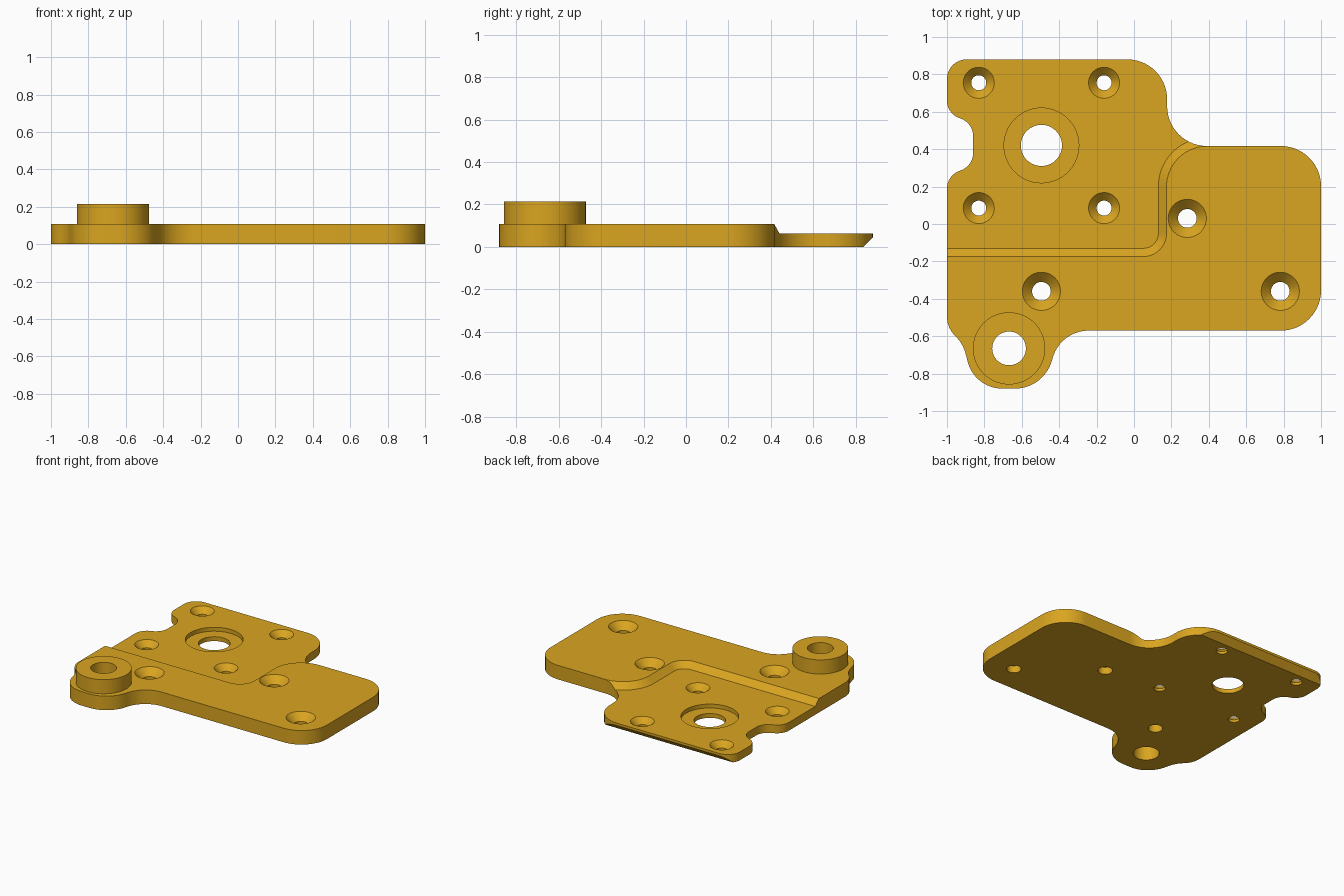
import bpy, bmesh, math
from mathutils import Vector

if "Cube" in bpy.data.objects:
    bpy.data.objects.remove(bpy.data.objects["Cube"])

TOP, THIN, BOSS_TOP = 0.107, 0.063, 0.215

gold = bpy.data.materials.new("golden yellow")
gold.diffuse_color = (0.701, 0.376, 0.0144, 1)
gold.use_nodes = True
gold.node_tree.nodes["Principled BSDF"].inputs["Base Color"].default_value = gold.diffuse_color


def rounded(corners, steps=14):
    """Round each (x, y, radius) corner of a closed polygon."""
    pts, n = [], len(corners)
    for i, (x, y, r) in enumerate(corners):
        p = Vector((x, y))
        if r == 0:
            pts.append(p)
            continue
        a = (Vector(corners[i - 1][:2]) - p).normalized()
        b = (Vector(corners[(i + 1) % n][:2]) - p).normalized()
        half = a.angle(b) / 2
        centre = p + (a + b).normalized() * (r / math.sin(half))
        start = p + a * (r / math.tan(half)) - centre
        end = p + b * (r / math.tan(half)) - centre
        a0 = math.atan2(start.y, start.x)
        sweep = math.atan2(start.cross(end), start.dot(end))
        for k in range(steps + 1):
            t = a0 + sweep * k / steps
            pts.append(centre + Vector((math.cos(t), math.sin(t))) * r)
    return pts


def circle(x, y, r, n=64):
    return [Vector((x + r * math.cos(2 * math.pi * k / n),
                    y + r * math.sin(2 * math.pi * k / n))) for k in range(n)]


def loft(name, levels):
    """Solid through stacked (z, outline) levels with equal point counts."""
    bm = bmesh.new()
    rings = [[bm.verts.new((p.x, p.y, z)) for p in pts] for z, pts in levels]
    bm.faces.new(rings[0])
    bm.faces.new(rings[-1])
    for low, high in zip(rings, rings[1:]):
        for i in range(len(low)):
            j = (i + 1) % len(low)
            bm.faces.new((low[i], low[j], high[j], high[i]))
    bmesh.ops.recalc_face_normals(bm, faces=bm.faces)
    me = bpy.data.meshes.new(name)
    bm.to_mesh(me)
    bm.free()
    me.materials.append(gold)
    ob = bpy.data.objects.new(name, me)
    bpy.context.collection.objects.link(ob)
    return ob


def combine(target, tool, operation='DIFFERENCE'):
    tool.hide_render = True
    mod = target.modifiers.new("cut", 'BOOLEAN')
    mod.operation, mod.solver, mod.object = operation, 'EXACT', tool
    bpy.context.view_layer.objects.active = target
    bpy.ops.object.modifier_apply(modifier=mod.name)
    bpy.data.objects.remove(tool)


# Plate outline, with side notch and the lobe below the boss
outline = rounded([
    (-1, 0.88, 0.105), (-1, 0.59, 0.1), (-0.86, 0.54, 0.1),
    (-0.86, 0.31, 0.1), (-1, 0.26, 0.1),
    (-1, -0.555, 0.15), (-0.915, -0.64, 0.19), (-0.85, -0.88, 0.19),
    (-0.48, -0.88, 0.205), (-0.395, -0.57, 0.2),
    (1, -0.57, 0.215), (1, 0.417, 0.215),
    (0.177, 0.417, 0.213), (0.177, 0.88, 0.213)])
plate = loft("mounting_plate", [(0, outline), (TOP, outline)])


# Thin corner area with a sloped step around it
def step_outline(d):
    pts = rounded([(-1.5, 1.5, 0), (-1.5, -0.13 - d, 0),
                   (0.13 + d, -0.13 - d, 0.08 + d), (0.13 + d, 0.2, 0)])
    for k in range(1, 21):
        t = math.pi - math.pi / 2 * k / 20
        pts.append(Vector((0.39 + (0.26 - d) * math.cos(t),
                           0.2 + (0.26 - d) * math.sin(t))))
    return pts + [Vector((0.39, 1.5))]


combine(plate, loft("step_cutter", [(THIN, step_outline(0)),
                                    (THIN + 0.06, step_outline(0.06))]))


# Bevel under the back edge
def strip(y):
    return [Vector(p) for p in ((-1.5, y), (1.5, y), (1.5, 1.2), (-1.5, 1.2))]


combine(plate, loft("bevel_cutter", [(-0.02, strip(0.815)), (0.065, strip(0.90))]))

# Raised boss and its through hole
BX, BY = -0.668, -0.665
ring = circle(BX, BY, 0.193)
combine(plate, loft("boss", [(0.05, ring), (BOSS_TOP, ring)]), 'UNION')
bore = circle(BX, BY, 0.09)
combine(plate, loft("boss_bore", [(-0.1, bore), (0.3, bore)]))

# Large hole with a flat recess
for radius, floor in ((0.2, 0.033), (0.11, -0.1)):
    ring = circle(-0.495, 0.42, radius)
    combine(plate, loft("recess_cutter", [(floor, ring), (0.3, ring)]))

# Countersunk screw holes
screws = [(x, y, 0.04, 0.083, THIN) for x in (-0.83, -0.16) for y in (0.085, 0.755)]
screws += [(x, y, 0.05, 0.102, TOP)
           for x, y in ((0.285, 0.03), (-0.495, -0.36), (0.782, -0.36))]
for x, y, r, head, z in screws:
    combine(plate, loft("screw_cutter", [
        (-0.1, circle(x, y, r)), (z - (head - r), circle(x, y, r)),
        (z + 0.02, circle(x, y, head + 0.02))]))

bpy.ops.object.select_all(action='DESELECT')
plate.select_set(True)
bpy.context.view_layer.objects.active = plate
bpy.ops.object.shade_smooth_by_angle(angle=math.radians(25))
